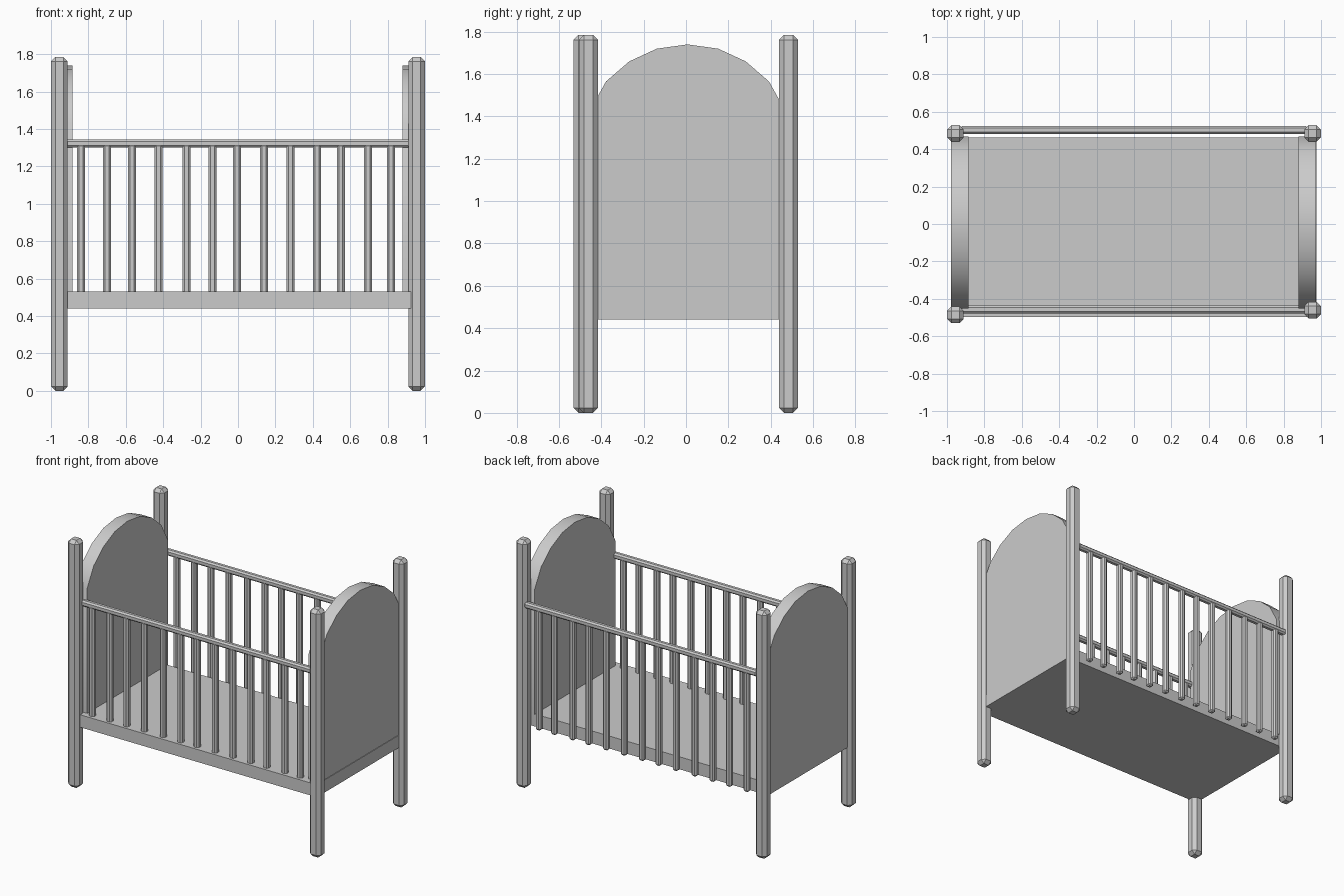
import bpy, bmesh, math

if "Cube" in bpy.data.objects:
    bpy.data.objects.remove(bpy.data.objects["Cube"])


def box(name, lo, hi, bevel=0.0):
    """Box between two corners, with optional one-segment chamfer."""
    bm = bmesh.new()
    bmesh.ops.create_cube(bm, size=1)
    for v in bm.verts:
        for i in range(3):
            v.co[i] = lo[i] + (v.co[i] + 0.5) * (hi[i] - lo[i])
    if bevel:
        bmesh.ops.bevel(bm, geom=bm.edges[:], offset=bevel, segments=1,
                        affect='EDGES', profile=0.5)
    return finish(name, bm)


def finish(name, bm):
    bmesh.ops.recalc_face_normals(bm, faces=bm.faces[:])
    me = bpy.data.meshes.new(name)
    bm.to_mesh(me)
    bm.free()
    ob = bpy.data.objects.new(name, me)
    bpy.context.collection.objects.link(ob)
    return ob


def arched_panel(name, x0, x1):
    """Solid end board with an arched top."""
    half = [(0.46, 0.53), (0.46, 1.43), (0.385, 1.565), (0.275, 1.66), (0.145, 1.72)]
    profile = half + [(0, 1.74)] + [(-y, z) for y, z in reversed(half)]
    bm = bmesh.new()
    face = bm.faces.new([bm.verts.new((x0, y + 0.007, z)) for y, z in profile])
    ext = bmesh.ops.extrude_face_region(bm, geom=[face])
    for v in ext['geom']:
        if isinstance(v, bmesh.types.BMVert):
            v.co.x = x1
    ob = finish(name, bm)
    # smooth arch, sharp rims
    bpy.ops.object.select_all(action='DESELECT')
    ob.select_set(True)
    bpy.context.view_layer.objects.active = ob
    bpy.ops.object.shade_smooth_by_angle(angle=math.radians(40))
    return ob


# Corner posts
H = 0.0445
for name, x, y in [("front_left_post", -0.955, -0.486), ("front_right_post", 0.955, -0.461),
                   ("back_left_post", -0.955, 0.484), ("back_right_post", 0.955, 0.484)]:
    box(name, (x - H, y - H, 0), (x + H, y + H, 1.785), 0.023)

# Mattress base
box("base", (-0.978, -0.497, 0.44), (0.976, 0.462, 0.53))

# End boards
arched_panel("left_end_board", -0.978, -0.886)
arched_panel("right_end_board", 0.88, 0.972)

# Side rails and bars: front bars stand on the base, back bars hang outside it
bar_x = [-0.84, -0.70, -0.567, -0.425, -0.275, -0.136, -0.005,
         0.139, 0.281, 0.422, 0.55, 0.695, 0.818]
R = 0.021
for side, y, bottom in [("front", -0.457, 0.45), ("back", 0.503, 0.45)]:
    box(side + "_rail", (-0.93, y - R, 1.302), (0.93, y + R, 1.345), 0.011)
    for i, x in enumerate(bar_x):
        box(f"{side}_bar_{i + 1}", (x - R, y - R, bottom), (x + R, y + R, 1.32), 0.011)
